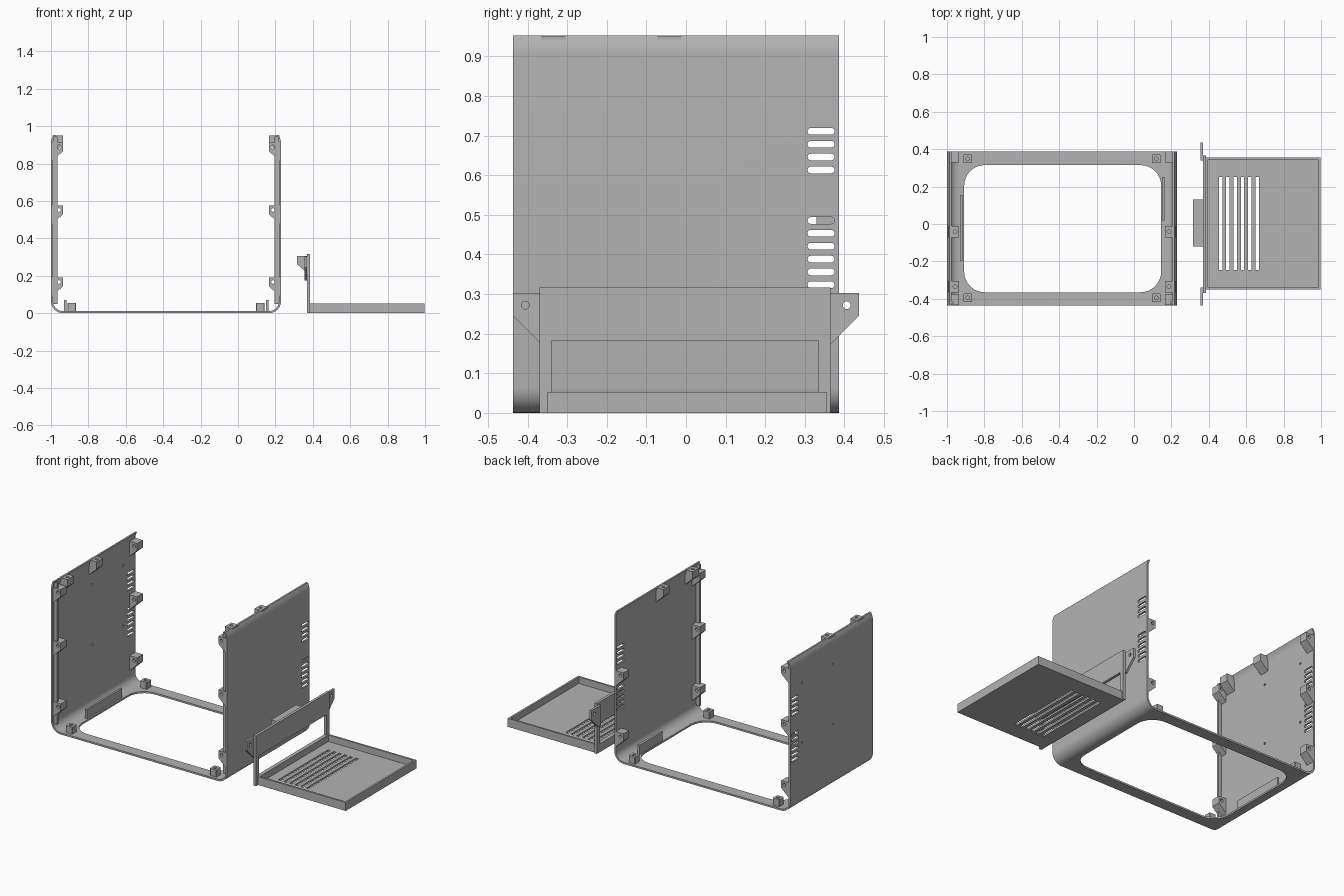
import bpy, bmesh, math
from mathutils import Vector

if "Cube" in bpy.data.objects:
    bpy.data.objects.remove(bpy.data.objects["Cube"])

grey = bpy.data.materials.new("light grey")
grey.diffuse_color = (0.45, 0.45, 0.45, 1)
grey.use_nodes = True
grey.node_tree.nodes["Principled BSDF"].inputs["Base Color"].default_value = grey.diffuse_color

# Which coordinates a 2D profile (u, v) and its depth d map to
MAP = {'x': lambda u, v, d: (d, u, v),
       'y': lambda u, v, d: (u, d, v),
       'z': lambda u, v, d: (u, v, d)}


def add_prism(bm, pts, axis, a, b):
    lo = [bm.verts.new(MAP[axis](u, v, a)) for u, v in pts]
    hi = [bm.verts.new(MAP[axis](u, v, b)) for u, v in pts]
    n = len(pts)
    bm.faces.new(lo)
    bm.faces.new(hi[::-1])
    for i in range(n):
        bm.faces.new((lo[i], hi[i], hi[(i + 1) % n], lo[(i + 1) % n]))


def prisms(name, items):
    """One object from a list of (profile, axis, start, end)."""
    bm = bmesh.new()
    for it in items:
        add_prism(bm, *it)
    bmesh.ops.recalc_face_normals(bm, faces=bm.faces)
    me = bpy.data.meshes.new(name)
    bm.to_mesh(me)
    bm.free()
    me.materials.append(grey)
    ob = bpy.data.objects.new(name, me)
    bpy.context.collection.objects.link(ob)
    return ob


def rect(u0, u1, v0, v1):
    return [(u0, v0), (u1, v0), (u1, v1), (u0, v1)]


def rounded(u0, u1, v0, v1, r, n=6):
    pts = []
    for k, (cu, cv) in enumerate([(u1 - r, v1 - r), (u0 + r, v1 - r),
                                  (u0 + r, v0 + r), (u1 - r, v0 + r)]):
        for i in range(n + 1):
            t = math.pi / 2 * (k + i / n)
            pts.append((cu + r * math.cos(t), cv + r * math.sin(t)))
    return pts


def circle(u, v, r, n=16):
    return [(u + r * math.cos(2 * math.pi * i / n), v + r * math.sin(2 * math.pi * i / n))
            for i in range(n)]


def cut(ob, items):
    cutter = prisms("cutter", items)
    cutter.hide_render = True
    m = ob.modifiers.new("cut", 'BOOLEAN')
    m.object, m.operation, m.solver = cutter, 'DIFFERENCE', 'EXACT'
    dg = bpy.context.evaluated_depsgraph_get()
    me = bpy.data.meshes.new_from_object(ob.evaluated_get(dg))
    ob.modifiers.clear()
    ob.data = me
    bpy.data.objects.remove(cutter)


def smooth(ob):
    bpy.ops.object.select_all(action='DESELECT')
    ob.select_set(True)
    bpy.context.view_layer.objects.active = ob
    bpy.ops.object.shade_smooth_by_angle(angle=math.radians(30))


CX, HALF = -0.385, 0.615          # centre and half width of the shell
Y0, Y1, TOP = -0.437, 0.387, 0.953


def half_profile(off, r):
    """Right half of the shell outline, from the floor centre upward."""
    w = HALF - off
    pts = []
    for i in range(9):
        t = -math.pi / 2 + math.pi / 2 * i / 8
        pts.append((w - r + r * math.cos(t), off + r + r * math.sin(t)))
    for k in range(5):            # slight inward roll at the top edge
        s = k / 4
        pts.append((w - 0.013 * s * s, 0.905 + (TOP - 0.905) * s))
    return pts


# U-shaped shell: floor and two walls, with window and vents
T = 0.011
outer, inner = half_profile(0, 0.065), half_profile(T, 0.054)
line = [(CX - x, z) for x, z in reversed(outer)] + [(CX + x, z) for x, z in outer]
line += [(CX + x, z) for x, z in reversed(inner)] + [(CX - x, z) for x, z in inner]
shell = prisms("shell", [(line, 'y', Y0, Y1)])
cut(shell, [(rounded(-0.908, 0.145, -0.365, 0.315, 0.11, 8), 'z', -0.05, 0.06)])
vents = [0.711 - 0.0325 * i for i in range(4)] + [0.486 - 0.0325 * i for i in range(6)]
cut(shell, [(rounded(0.307, 0.375, z - 0.0085, z + 0.0085, 0.008, 4), 'x', -1.1, 0.4) for z in vents])
cut(shell, [(circle(y, z, 0.007, 10), 'x', -1.1, -0.9) for y in (-0.04, 0.27) for z in (0.40, 0.78)])
smooth(shell)


def tab_profile(side, top):
    """Bracket profile that tapers down into the wall."""
    w, e = HALF - 0.008, HALF - 0.064
    pts = [(w, top), (e, top), (e, top - 0.046), (w, top - 0.098)]
    return [(CX + side * x, z) for x, z in pts]


for side, word in ((-1, "left"), (1, "right")):
    hx = CX + side * (HALF - 0.043)
    # Edge brackets with holes running front to back
    for edge, a, b in (("front", Y0 + 0.004, -0.375), ("back", 0.33, Y1)):
        for i, z in enumerate((0.19, 0.575, 0.912)):
            if side == 1 and edge == "back" and i == 2:
                continue
            tab = prisms(f"{word}_{edge}_bracket_{i}", [(tab_profile(side, z), 'y', a, b)])
            cut(tab, [(circle(hx, z - 0.023, 0.01), 'y', a - 0.1, b + 0.1)])
    # Top brackets with holes running down
    for i, y in enumerate((-0.335, -0.042)):
        tab = prisms(f"{word}_top_bracket_{i}", [(tab_profile(side, 0.95), 'y', y - 0.031, y + 0.031)])
        cut(tab, [(circle(hx, y, 0.01), 'z', 0.91, 1.0)])
    # Stiffening rib inside the front edge
    xs = sorted((CX + side * (HALF - 0.008), CX + side * (HALF - 0.035)))
    prisms(f"{word}_front_rib", [(rect(*xs, -0.426, -0.414), 'z', 0.05, 0.945)])
    # Floor bosses with blind holes
    bx = CX + side * 0.504
    for edge, y in (("front", -0.395), ("back", 0.348)):
        boss = prisms(f"{word}_{edge}_boss", [(rounded(bx - 0.023, bx + 0.023, y - 0.023, y + 0.023, 0.003, 1),
                                              'z', 0.008, 0.055)])
        cut(boss, [(circle(bx, y, 0.01), 'z', 0.02, 0.1)])

# Low upright plates on the floor
prisms("left_floor_plate", [(rect(-0.931, -0.918, -0.197, 0.155), 'z', 0.01, 0.07)])
prisms("right_floor_plate", [(rect(0.149, 0.164, 0.02, 0.25), 'z', 0.01, 0.07)])

# Tray with rim and slotted floor
tray = prisms("tray", [(rect(0.38, 0.998, -0.35, 0.355), 'z', 0, 0.053)])
cut(tray, [(rect(0.392, 0.986, -0.338, 0.343), 'z', 0.012, 0.1)])
cut(tray, [(rect(0.454 + 0.039 * i, 0.472 + 0.039 * i, -0.247, 0.25), 'z', -0.1, 0.1)
           for i in range(6)])

# Upright frame behind the tray
frame = prisms("tray_frame", [(rect(-0.37, 0.365, 0, 0.317), 'x', 0.368, 0.385)])
cut(frame, [(rect(-0.34, 0.335, 0.053, 0.182), 'x', 0.3, 0.45)])

# Mounting ears on both ends of the frame
for s, word in ((-1, "front"), (1, "back")):
    pts = [(0.34, 0.303), (0.437, 0.303), (0.437, 0.245), (0.367, 0.175), (0.34, 0.175)]
    ear = prisms(f"{word}_ear", [([(s * y, z) for y, z in pts], 'x', 0.356, 0.37)])
    cut(ear, [(circle(s * 0.406, 0.272, 0.01), 'x', 0.3, 0.45)])

# Hook block on the rear of the frame
hook = prisms("frame_hook", [([(0.315, 0.305), (0.369, 0.305), (0.369, 0.215), (0.315, 0.263)],
                              'y', -0.12, 0.13)])
cut(hook, [(circle(y, 0.285, 0.009), 'x', 0.25, 0.345) for y in (-0.07, 0.08)])
